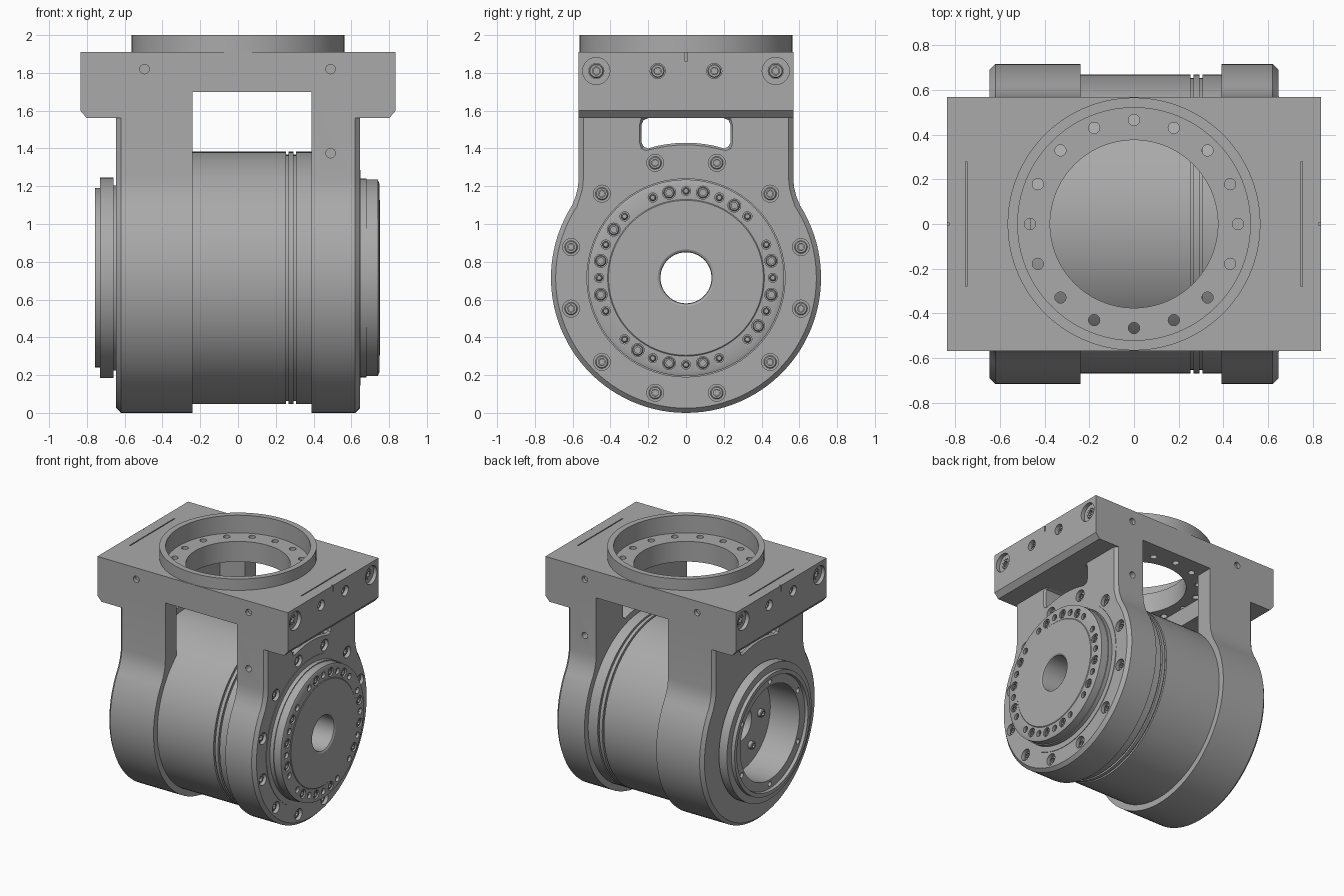
import bpy, bmesh, math
from math import sin, cos, pi, radians
from mathutils import Matrix, Vector

if "Cube" in bpy.data.objects:
    bpy.data.objects.remove(bpy.data.objects["Cube"])

AXIS_Z = 0.715                                   # height of the joint axis
ALONG_X = Matrix.Rotation(pi / 2, 4, 'Y')        # turns local z into +x
ALONG_NX = Matrix.Rotation(-pi / 2, 4, 'Y')
JOINT = Matrix.Translation((0, 0, AXIS_Z)) @ ALONG_X


def material(name, grey):
    m = bpy.data.materials.new(name)
    m.use_nodes = True
    m.diffuse_color = (grey, grey, grey, 1)
    m.node_tree.nodes["Principled BSDF"].inputs["Base Color"].default_value = (grey, grey, grey, 1)
    return m


METAL = material("machined grey", 0.40)


def lathe(bm, profile, mat, seg=24, closed=False):
    """Spin (height, radius) points about local z."""
    rings = []
    for h, r in profile:
        n = seg if r > 0 else 1
        rings.append([bm.verts.new(mat @ Vector((r * cos(2 * pi * i / seg), r * sin(2 * pi * i / seg), h)))
                      for i in range(n)])
    pairs = list(zip(rings, rings[1:])) + ([(rings[-1], rings[0])] if closed else [])
    for a, b in pairs:
        for i in range(seg):
            j = (i + 1) % seg
            quad = [a[i % len(a)], a[j % len(a)], b[j % len(b)], b[i % len(b)]]
            bm.faces.new(list(dict.fromkeys(quad)))


def loft(bm, loops):
    rows = [[bm.verts.new(p) for p in loop] for loop in loops]
    bm.faces.new(rows[0])
    bm.faces.new(rows[-1])
    for a, b in zip(rows, rows[1:]):
        for i in range(len(a)):
            j = (i + 1) % len(a)
            bm.faces.new((a[i], a[j], b[j], b[i]))


def box(bm, lo, hi):
    loft(bm, [[(x, lo[1], lo[2]), (x, hi[1], lo[2]), (x, hi[1], hi[2]), (x, lo[1], hi[2])]
              for x in (lo[0], hi[0])])


def make(name, bm):
    bmesh.ops.recalc_face_normals(bm, faces=bm.faces)
    mesh = bpy.data.meshes.new(name)
    bm.to_mesh(mesh)
    bm.free()
    mesh.materials.append(METAL)
    ob = bpy.data.objects.new(name, mesh)
    bpy.context.collection.objects.link(ob)
    return ob


def cut(ob, *cutters):
    """Subtract each cutter mesh in turn and keep the result."""
    for bm in cutters:
        tool = make("cutter", bm)
        tool.hide_render = True
        mod = ob.modifiers.new("cut", 'BOOLEAN')
        mod.operation, mod.solver, mod.object = 'DIFFERENCE', 'EXACT', tool
        result = bpy.data.meshes.new_from_object(ob.evaluated_get(bpy.context.evaluated_depsgraph_get()))
        ob.modifiers.clear()
        ob.data = result
        bpy.data.objects.remove(tool)


def finish(ob):
    bpy.ops.object.select_all(action='DESELECT')
    ob.select_set(True)
    bpy.context.view_layer.objects.active = ob
    bpy.ops.object.shade_smooth_by_angle(angle=radians(30))


def turned(name, profile, closed=True, mat=JOINT, seg=96):
    bm = bmesh.new()
    lathe(bm, profile, mat, seg, closed)
    return make(name, bm)


def holes(spots, facing, r, depth, bore=0.0, bore_depth=0.0):
    """Drill straight or counterbored holes into a face."""
    bm = bmesh.new()
    prof = [(0.2, 0), (0.2, bore or r), (-bore_depth, bore or r), (-bore_depth, r), (-depth, r), (-depth, 0)]
    if not bore:
        prof = [(0.03, 0), (0.03, r), (-depth, r), (-depth, 0)]
    for p in spots:
        lathe(bm, prof, Matrix.Translation(p) @ facing)
    return bm


def screws(name, spots, facing, r, head):
    """Cap screws with a hex socket."""
    bm = bmesh.new()
    s = r * 0.55
    for p in spots:
        at = Matrix.Translation(p) @ facing
        lathe(bm, [(-0.05, 0), (-0.05, r), (head - .005, r), (head, r - .005), (head, s)], at)
        lathe(bm, [(head, s), (head - .02, s), (head - .02, 0)], at, 6)
    return make(name, bm)


def circle_spots(x, r, degrees):
    return [(x, r * cos(radians(a)), AXIS_Z + r * sin(radians(a))) for a in degrees]


# --- side arms: round housing that runs up into a straight leg
def arm_outline(x, inset=0.0):
    r, w = 0.715 - inset, 0.568 - inset
    right = [(w, 1.70), (w, 1.24), (w + .005, 1.19), (w + .015, 1.15)]
    a0 = math.acos((w + .035) / r)
    arc = [a0 - (pi + 2 * a0) * i / 72 for i in range(73)]
    pts = right + [(r * cos(a), AXIS_Z + r * sin(a)) for a in arc]
    pts += [(-y, z) for y, z in reversed(right)]
    return [(x, y, z) for y, z in pts]


def window_outline(x, g=0.0):
    half = [(.20 + g, 1.56 + g), (.225 + g, 1.55 + g), (.235 + g, 1.525), (.235 + g, 1.43),
            (.225 + g, 1.41 - g), (.20 + g, 1.40 - g)]
    half += [(y, AXIS_Z + math.sqrt((.715 - g) ** 2 - y * y)) for y in (.15, .10, .05)]
    full = half + [(0, AXIS_Z + .715 - g)] + [(-y, z) for y, z in reversed(half)]
    return [(x, y, z) for y, z in full]


def pocket():
    bm = bmesh.new()
    box(bm, (-0.46, -0.43, 1.0), (-0.2, 0.43, 1.70))
    return bm


ring_bolts = circle_spots(0.645, 0.63, range(15, 360, 30))
arms = {}
for name, side, inner in (("left_arm", 1, 0.39), ("right_arm", -1, 0.24)):
    bm = bmesh.new()
    loft(bm, [arm_outline(side * inner), arm_outline(side * 0.62), arm_outline(side * 0.645, 0.025)])
    arms[name] = make(name, bm)
    win = bmesh.new()
    loft(win, [window_outline(side * x, g) for x, g in ((0.1, 0), (0.63, 0), (0.65, 0.015))])
    bore = bmesh.new()
    lathe(bore, [(-.9, 0), (-.9, .5), (.9, .5), (.9, 0)], JOINT, 96)
    cut(arms[name], bore, win)
cut(arms["left_arm"], holes(ring_bolts, ALONG_X, 0.028, 0.06, 0.045, 0.03),
    holes([(0.49, -0.568, 1.375)], Matrix.Rotation(pi / 2, 4, 'X'), 0.025, 0.06),
    holes([(0.49, 0.568, 1.375)], Matrix.Rotation(-pi / 2, 4, 'X'), 0.025, 0.06))
cut(arms["right_arm"], pocket())

# --- top plate with stepped bore and drilled edges
half = [(0.835, 1.91), (0.835, 1.60), (0.80, 1.56)]
section = half + [(0.39, 1.56), (0.39, 1.70), (-0.24, 1.70), (-0.24, 1.56)]
section += [(-x, z) for x, z in reversed(half)]
bm = bmesh.new()
loft(bm, [[(x, y, z) for x, z in section] for y in (-0.568, 0.568)])
plate = make("top_plate", bm)
bore = bmesh.new()
lathe(bore, [(1.5, 0), (1.5, .375), (1.86, .375), (1.86, .52), (2.1, .52), (2.1, 0)], Matrix(), 96)
flange_holes = holes([(.465 * cos(i * pi / 8), .465 * sin(i * pi / 8), 1.86) for i in range(16)],
                     Matrix(), 0.025, 0.25)
slots = bmesh.new()
for s in (-1, 1):
    box(slots, (s * .75 - .004, -.28, 1.88), (s * .75 + .004, .28, 1.95))
    box(slots, (s * .835 - .01, -.005, 1.86), (s * .835 + .01, .005, 1.95))
cut(plate, pocket(), bore, flange_holes, slots)
for s, face in ((1, ALONG_X), (-1, ALONG_NX)):
    cut(plate, holes([(s * .835, y, 1.81) for y in (-.475, .475)], face, .04, .12, .072, .03),
        holes([(s * .835, y, 1.81) for y in (-.15, .15)], face, .04, .08),
        holes([(x, -s * .568, 1.82) for x in (-.495, .49)], Matrix.Rotation(s * pi / 2, 4, 'X'), .025, .03))
    screws("plate_screws", [(s * .805, y, 1.81) for y in (-.475, .475)], face, .038, .004)
    screws("plate_pins", [(s * .80, y, 1.81) for y in (-.15, .15)], face, .036, .01)
collar = turned("top_collar", [(1.87, .52), (1.87, .565), (2.0, .565), (2.0, .52)], mat=Matrix())

# --- drum between the arms, with two seal grooves and a hollow core
groove = [p for x in (0.26, 0.30)
          for p in ((x - .007, .668), (x - .007, .652), (x + .007, .652), (x + .007, .668))]
turned("drum", [(-0.55, .40), (-0.55, .668)] + groove + [(0.55, .668), (0.55, .40)])

# --- output flange on the left side
flange = turned("output_flange", [(-.48, .135), (-.48, .49), (.64, .49), (.64, .527), (.68, .527), (.68, .52),
                                  (.74, .52), (.748, .50), (.748, .415), (.752, .41), (.752, .15), (.745, .138),
                                  (.73, .135)])
small = circle_spots(.75, .46, [i * 22.5 for i in range(16)])
large = circle_spots(.75, .46, [q + a for q in range(0, 360, 90) for a in (11.25, 56.25, 78.75)])
cut(flange, holes(small, ALONG_X, .024, .03), holes(large, ALONG_X, .034, .03))
screws("flange_screws", [(.725, y, z) for _, y, z in large], ALONG_X, .029, .018)
screws("flange_pins", [(.715, y, z) for _, y, z in small], ALONG_X, .018, .02)
screws("arm_screws", [(.61, y, z) for _, y, z in ring_bolts], ALONG_X, .034, .018)
turned("seal_ring", [(.64, .52), (.64, .57), (.649, .57), (.649, .52)])

# --- open hub on the right side, with a rim of six holes and a recessed floor
hub = turned("open_hub", [(-.45, .37), (-.45, .49), (-.66, .49), (-.66, .53), (-.73, .53), (-.73, .475),
                          (-.758, .475), (-.758, .445), (-.735, .44), (-.735, .37)])
rim = circle_spots(-.735, .405, range(30, 390, 60))
cut(hub, holes(rim, ALONG_NX, .02, .03))
screws("hub_floor_screws", circle_spots(-.48, .24, range(0, 360, 60)), ALONG_NX, .03, .03)

for ob in list(bpy.context.scene.objects):
    if ob.type == 'MESH' and METAL.name in ob.data.materials:
        finish(ob)
